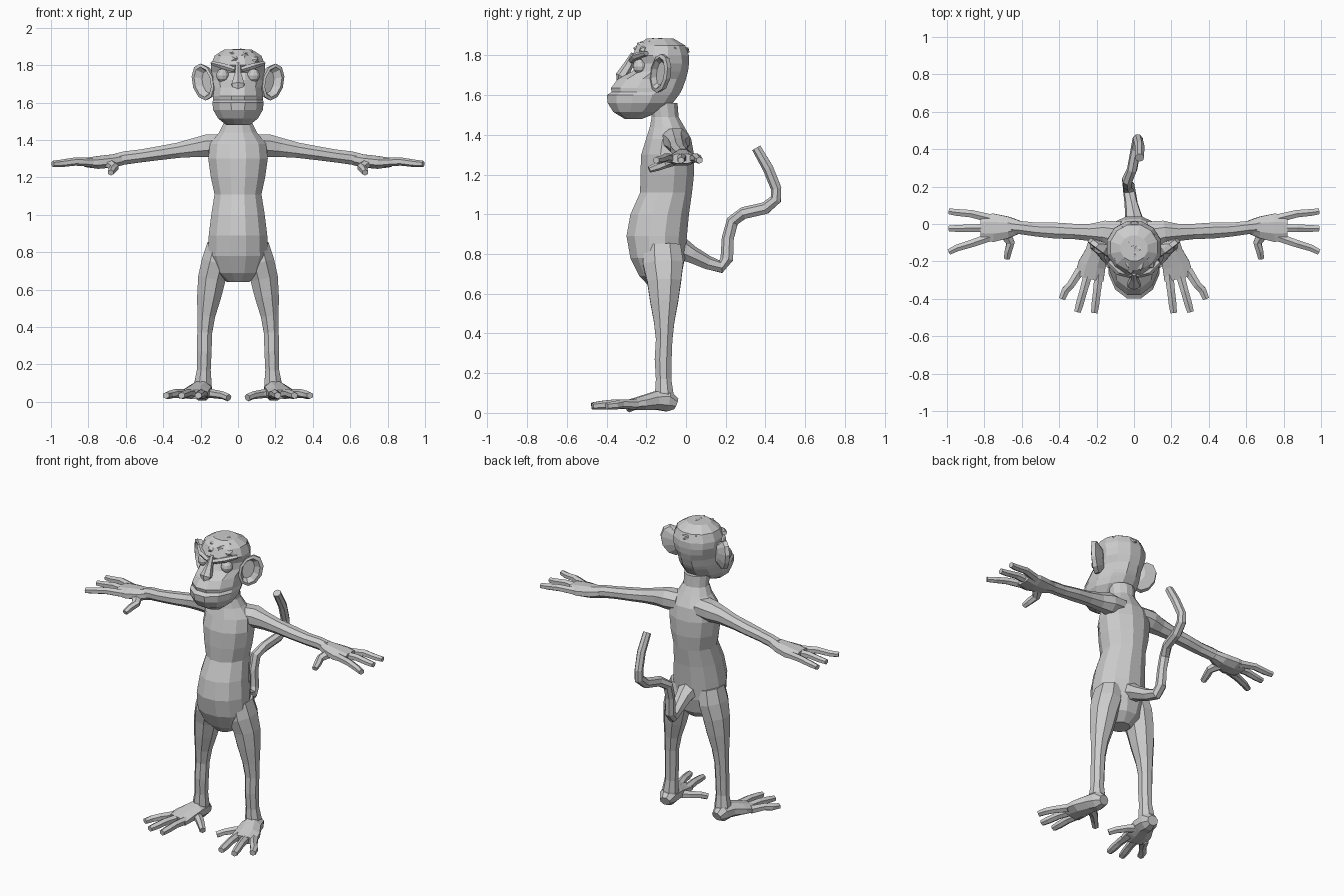
import bpy, bmesh, math, random
from mathutils import Vector, Matrix

random.seed(4)
grey = bpy.data.materials.new("grey")
grey.diffuse_color = (0.6, 0.6, 0.6, 1)


def finish(name, bm, mirror=False):
    bmesh.ops.recalc_face_normals(bm, faces=bm.faces)
    me = bpy.data.meshes.new(name)
    bm.to_mesh(me)
    bm.free()
    me.materials.append(grey)
    ob = bpy.data.objects.new(name, me)
    bpy.context.collection.objects.link(ob)
    if mirror:
        ob.modifiers.new("mirror", "MIRROR").use_mirror_merge = False
    return ob


def skin(bm, sections, n):
    """Join rings given as (centre, half axis u, half axis v), capped at both ends."""
    rings = []
    for c, u, v in sections:
        angles = [2 * math.pi * (i + 0.5) / n for i in range(n)]
        rings.append([bm.verts.new(c + u * math.cos(a) + v * math.sin(a)) for a in angles])
    for a, b in zip(rings, rings[1:]):
        for i in range(n):
            j = (i + 1) % n
            bm.faces.new((a[i], a[j], b[j], b[i]))
    bm.faces.new(rings[0])
    bm.faces.new(rings[-1])


def stack(bm, rows, n):
    """Horizontal rings: (z, front y, back y, half width)."""
    skin(bm, [(Vector((0, (f + b) / 2, z)), Vector((w, 0, 0)), Vector((0, (b - f) / 2, 0)))
              for z, f, b, w in rows], n)


def limb(bm, pts, n, ref):
    """Tube through (x, y, z, half width, half thickness towards ref)."""
    P = [Vector(p[:3]) for p in pts]
    out = []
    for i, p in enumerate(pts):
        t = (P[min(i + 1, len(P) - 1)] - P[max(i - 1, 0)]).normalized()
        side = t.cross(Vector(ref)).normalized()
        out.append((P[i], side * p[3], side.cross(t) * p[4]))
    skin(bm, out, n)


# Torso with pot belly and neck
bm = bmesh.new()
stack(bm, [(0.64, -0.19, -0.07, 0.06), (0.69, -0.24, -0.02, 0.13), (0.78, -0.285, 0.0, 0.165),
           (0.89, -0.305, 0.01, 0.162), (1.0, -0.285, 0.02, 0.148), (1.11, -0.235, 0.035, 0.13),
           (1.2, -0.235, 0.045, 0.15), (1.3, -0.23, 0.045, 0.165), (1.38, -0.205, 0.03, 0.155),
           (1.44, -0.185, -0.005, 0.105), (1.49, -0.175, -0.035, 0.08), (1.56, -0.19, -0.04, 0.08)], 12)
finish("torso", bm)

# Head with muzzle, mouth crease and brow
bm = bmesh.new()
stack(bm, [(1.48, -0.31, -0.22, 0.065), (1.515, -0.37, -0.13, 0.11), (1.56, -0.4, -0.06, 0.137),
           (1.6, -0.405, -0.03, 0.142), (1.615, -0.38, -0.02, 0.138), (1.635, -0.385, -0.01, 0.138),
           (1.68, -0.35, 0.005, 0.132), (1.72, -0.275, 0.015, 0.14), (1.76, -0.25, 0.02, 0.147),
           (1.8, -0.275, 0.02, 0.15), (1.85, -0.25, 0.0, 0.13), (1.885, -0.2, -0.06, 0.075)], 12)
finish("head", bm)

# Hair tufts
bm = bmesh.new()
for i in range(20):
    a, r = i * 2.4, math.sqrt((i + 0.5) / 20)
    pos = Vector((0.11 * r * math.cos(a), -0.13 + 0.12 * r * math.sin(a), 1.868 - 0.045 * r * r))
    m = (Matrix.Translation(pos) @ Matrix.Rotation(random.uniform(0, 3), 4, 'Z')
         @ Matrix.Rotation(random.uniform(-0.6, 0.6), 4, 'X') @ Matrix.Diagonal((1.3, 0.9, 0.75, 1)))
    bmesh.ops.create_icosphere(bm, subdivisions=1, radius=random.uniform(0.028, 0.038), matrix=m)
finish("hair", bm)

# Nose wedge
bm = bmesh.new()
limb(bm, [(0, -0.265, 1.81, 0.012, 0.012), (0, -0.29, 1.75, 0.02, 0.025),
          (0, -0.325, 1.695, 0.04, 0.03), (0, -0.33, 1.67, 0.025, 0.02)], 6, (0, -1, 0))
finish("nose", bm)

# Eyes
bm = bmesh.new()
bmesh.ops.create_uvsphere(bm, u_segments=10, v_segments=6, radius=0.036,
                          matrix=Matrix.Translation((0.083, -0.232, 1.745)))
finish("eyes", bm, True)

# Slanted brows
bm = bmesh.new()
limb(bm, [(0.015, -0.27, 1.775, 0.016, 0.02), (0.08, -0.25, 1.795, 0.018, 0.025),
          (0.135, -0.2, 1.81, 0.012, 0.018)], 6, (0, -1, 0))
finish("brows", bm, True)

# Dished ears, angled outward and back
bm = bmesh.new()
u, nrm, z = Vector((0.8, 0.6, 0)), Vector((0.6, -0.8, 0)), Vector((0, 0, 1))
mid = Vector((0.18, -0.125, 1.71))
tilt = (z + u * 0.18).normalized()
skin(bm, [(mid + nrm * d - u * s, u * a, tilt * b) for d, s, a, b in
          [(-0.035, 0.03, 0.035, 0.055), (-0.01, 0.0, 0.07, 0.095), (0.015, 0.0, 0.072, 0.1),
           (0.02, 0.003, 0.055, 0.082), (-0.008, 0.015, 0.035, 0.06)]], 10)
finish("ears", bm, True)

# Arms
bm = bmesh.new()
limb(bm, [(0.08, -0.06, 1.375, 0.08, 0.06), (0.16, -0.045, 1.37, 0.068, 0.066),
          (0.23, -0.045, 1.36, 0.05, 0.055), (0.32, -0.04, 1.345, 0.044, 0.044),
          (0.42, -0.035, 1.33, 0.046, 0.04), (0.52, -0.03, 1.315, 0.04, 0.037),
          (0.6, -0.02, 1.305, 0.038, 0.038), (0.65, -0.015, 1.295, 0.04, 0.036)], 8, (0, 0, 1))
finish("arms", bm, True)

# Hands: palm, three fingers and a thumb
bm = bmesh.new()
limb(bm, [(0.61, -0.015, 1.3, 0.036, 0.034), (0.67, -0.018, 1.288, 0.062, 0.038),
          (0.75, -0.02, 1.28, 0.082, 0.037), (0.82, -0.02, 1.28, 0.075, 0.026)], 8, (0, 0, 1))
for y0, ym, y1 in [(0.03, 0.055, 0.068), (-0.022, -0.022, -0.025), (-0.07, -0.105, -0.15)]:
    limb(bm, [(0.77, y0, 1.28, 0.026, 0.024), (0.87, ym, 1.285, 0.023, 0.022),
              (0.945, (ym + y1) / 2, 1.275, 0.021, 0.02), (0.99, y1, 1.272, 0.018, 0.017)], 6, (0, 0, 1))
limb(bm, [(0.69, -0.05, 1.275, 0.035, 0.028), (0.66, -0.1, 1.255, 0.025, 0.022),
          (0.672, -0.145, 1.24, 0.022, 0.022), (0.68, -0.185, 1.225, 0.018, 0.016)], 6, (0, 0, 1))
finish("hands", bm, True)

# Legs
bm = bmesh.new()
limb(bm, [(0.1, -0.12, 0.84, 0.07, 0.1), (0.118, -0.115, 0.75, 0.082, 0.11),
          (0.14, -0.11, 0.66, 0.08, 0.092), (0.155, -0.11, 0.56, 0.069, 0.076),
          (0.17, -0.11, 0.46, 0.052, 0.056), (0.178, -0.11, 0.37, 0.043, 0.045),
          (0.18, -0.115, 0.27, 0.042, 0.046), (0.183, -0.113, 0.17, 0.04, 0.042),
          (0.187, -0.11, 0.1, 0.05, 0.05), (0.19, -0.105, 0.05, 0.045, 0.045)], 8, (0, -1, 0))
finish("legs", bm, True)

# Feet: sole, three long toes and an inward big toe
bm = bmesh.new()
limb(bm, [(0.185, -0.05, 0.045, 0.035, 0.03), (0.19, -0.09, 0.06, 0.055, 0.058),
          (0.2, -0.15, 0.062, 0.065, 0.05), (0.225, -0.22, 0.05, 0.08, 0.038),
          (0.24, -0.29, 0.04, 0.085, 0.026)], 8, (0, 0, 1))
for x0, x1, y1 in [(0.185, 0.212, -0.475), (0.24, 0.302, -0.47), (0.29, 0.385, -0.4)]:
    limb(bm, [(x0, -0.25, 0.042, 0.028, 0.026), (x0 * 0.5 + x1 * 0.5, (y1 - 0.25) / 2, 0.045, 0.024, 0.023),
              (x0 * 0.2 + x1 * 0.8, y1 + 0.045, 0.038, 0.024, 0.022), (x1, y1, 0.034, 0.02, 0.018)],
         6, (0, 0, 1))
limb(bm, [(0.19, -0.17, 0.05, 0.035, 0.028), (0.125, -0.215, 0.042, 0.027, 0.023),
          (0.08, -0.26, 0.035, 0.023, 0.021), (0.05, -0.29, 0.022, 0.02, 0.02)], 6, (0, 0, 1))
finish("feet", bm, True)

# Tail
bm = bmesh.new()
limb(bm, [(0, -0.06, 0.84, 0.07, 0.075), (0, 0.03, 0.795, 0.045, 0.05), (-0.015, 0.11, 0.755, 0.036, 0.036),
          (-0.025, 0.175, 0.735, 0.034, 0.034), (-0.03, 0.207, 0.775, 0.034, 0.032),
          (-0.035, 0.212, 0.88, 0.032, 0.028), (-0.035, 0.235, 0.965, 0.032, 0.03),
          (-0.01, 0.29, 1.005, 0.032, 0.028), (0.01, 0.4, 1.03, 0.032, 0.028),
          (0.02, 0.453, 1.075, 0.03, 0.028), (0.02, 0.455, 1.13, 0.028, 0.026),
          (0.03, 0.415, 1.23, 0.028, 0.026), (0.03, 0.355, 1.335, 0.025, 0.025)], 7, (1, 0, 0))
finish("tail", bm)
